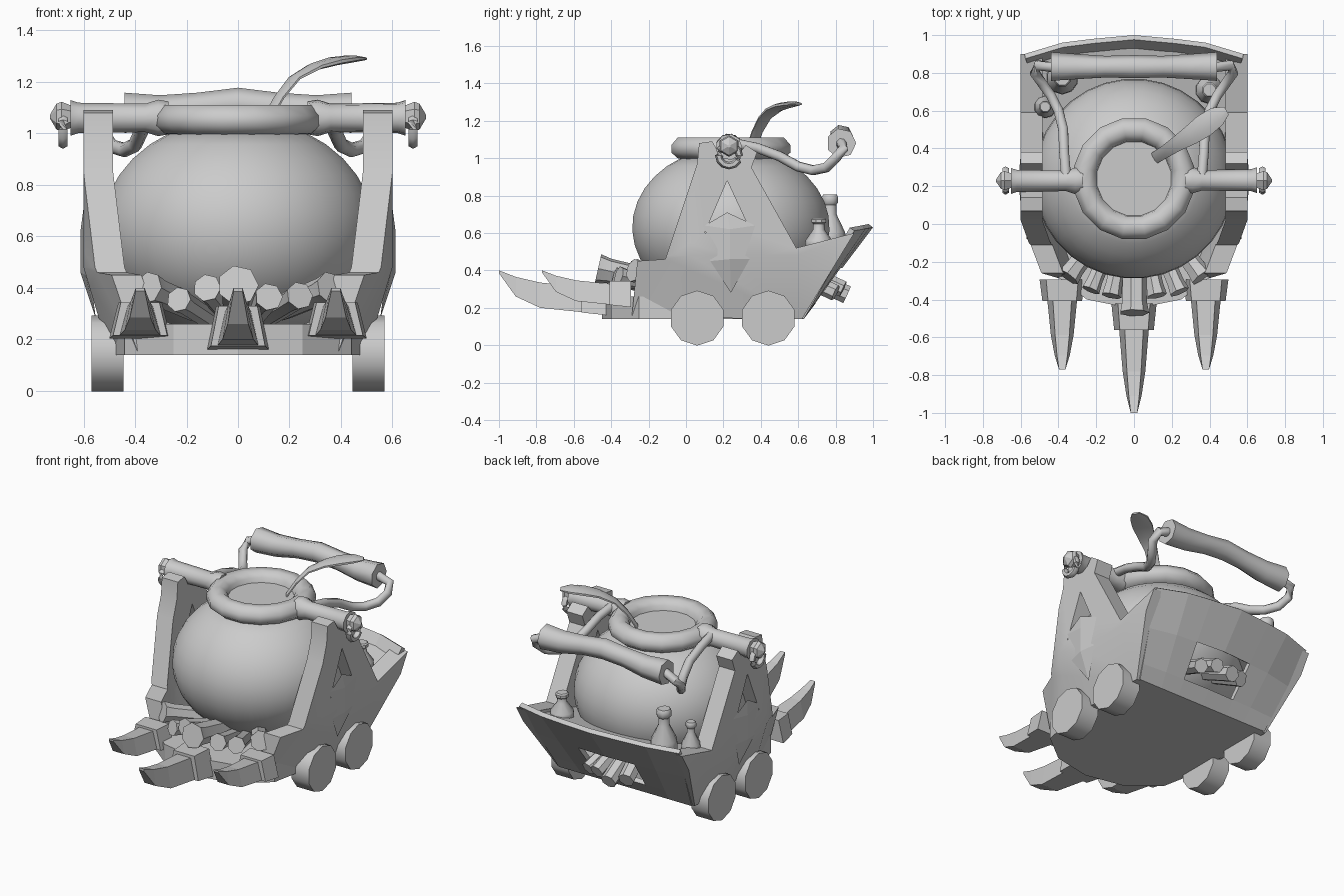
import bpy, bmesh, math
from mathutils import Vector

old = bpy.data.objects.get("Cube")
if old:
    bpy.data.objects.remove(old, do_unlink=True)

GREY = (0.6, 0.6, 0.6, 1)
mat = bpy.data.materials.new("plain grey")
mat.use_nodes = True
mat.diffuse_color = GREY
mat.node_tree.nodes["Principled BSDF"].inputs["Base Color"].default_value = GREY


def finish(name, bm, angle=0):
    """Turn a bmesh into an object; angle > 0 gives smooth shading."""
    bmesh.ops.remove_doubles(bm, verts=bm.verts, dist=0.0005)
    bmesh.ops.recalc_face_normals(bm, faces=bm.faces)
    for f in bm.faces:
        f.smooth = angle > 0
    me = bpy.data.meshes.new(name)
    bm.to_mesh(me)
    bm.free()
    if angle:
        me.set_sharp_from_angle(angle=math.radians(angle))
    me.materials.append(mat)
    ob = bpy.data.objects.new(name, me)
    bpy.context.collection.objects.link(ob)
    return ob


def loft(name, rings, angle=0):
    """Skin a row of equal-sized rings and cap both ends."""
    bm = bmesh.new()
    rows = [[bm.verts.new(p) for p in ring] for ring in rings]
    n = len(rows[0])
    for a, b in zip(rows, rows[1:]):
        for i in range(n):
            bm.faces.new((a[i], a[(i + 1) % n], b[(i + 1) % n], b[i]))
    bm.faces.new(rows[0])
    bm.faces.new(rows[-1])
    return finish(name, bm, angle)


def sweep(name, pts, radii, sides=8, angle=40, axis=None, flat=1):
    """Round section along a path; flat squashes it vertically."""
    pts = [Vector(p) for p in pts]
    rings = []
    for i, p in enumerate(pts):
        t = Vector(axis) if axis else pts[min(i + 1, len(pts) - 1)] - pts[max(i - 1, 0)]
        t.normalize()
        u = t.cross(Vector((0, 1, 0) if abs(t.z) > 0.9 else (0, 0, 1))).normalized()
        v = u.cross(t)
        r = max(radii[i], 0.001)
        turns = [math.tau * (k + 0.5) / sides for k in range(sides)]
        rings.append([p + r * (math.cos(a) * u + flat * math.sin(a) * v) for a in turns])
    return loft(name, rings, angle)


def lathe(name, profile, base, axis=(0, 0, 1), sides=12, angle=40):
    """Turned part: profile is (radius, distance along axis)."""
    base, axis = Vector(base), Vector(axis)
    return sweep(name, [base + axis * d for r, d in profile], [r for r, d in profile],
                 sides, angle, axis)


# Cauldron with rolled rim and its flat contents
body = [(0.53 * math.cos(a), 0.63 + 0.43 * math.sin(a))
        for a in [math.radians(-85 + 145 * i / 14) for i in range(15)]]
lathe("cauldron", body + [(0.25, 1.0)], (0, 0.24, 0), sides=32)
lathe("cauldron_rim", [(0.25, 0.99), (0.29, 1.0), (0.325, 1.03), (0.325, 1.07), (0.29, 1.11),
                       (0.24, 1.11), (0.205, 1.08), (0.195, 1.03)], (0, 0.24, 0), sides=16, angle=60)
lathe("cauldron_contents", [(0.2, 1.0), (0.2, 1.05)], (0, 0.24, 0), sides=16)

# Floor slab with pointed front
half = [(0.47, 0.63), (0.49, 0), (0.44, -0.25), (0.25, -0.4)]
plan = half + [(0, -0.45)] + [(-x, y) for x, y in reversed(half)]
loft("floor", [[(x, y, z) for x, y in plan] for z in (0.14, 0.26)])


# Side walls: flat outline with a window and a cradle for the axle, bent inward at front and bottom
def side_wall(s):
    outline = [(-0.29, 0.15), (0.62, 0.14), (0.9, 0.6), (0.59, 0.52), (0.35, 0.95), (0.38, 1.03),
               (0.32, 1.07), (0.28, 1.02), (0.18, 1.02), (0.14, 1.09), (0.07, 1.08), (0.06, 0.97),
               (-0.11, 0.46), (-0.26, 0.45)]
    window = [(0.1, 0.6), (0.35, 0.6), (0.22, 0.88)]
    bm = bmesh.new()
    edges = []
    for loop in (outline, window):
        vs = [bm.verts.new((0.6, y, z)) for y, z in loop]
        edges += [bm.edges.new((vs[i - 1], vs[i])) for i in range(len(vs))]
    bmesh.ops.triangle_fill(bm, edges=edges, use_beauty=True)
    ext = bmesh.ops.extrude_face_region(bm, geom=bm.faces[:], use_keep_orig=True)
    for v in ext["geom"]:
        if isinstance(v, bmesh.types.BMVert):
            v.co.x -= 0.115
    for co, no in (((0, 0.02, 0), (0, 1, 0)), ((0, 0, 0.48), (0, 0, 1))):
        bmesh.ops.bisect_plane(bm, geom=bm.verts[:] + bm.edges[:] + bm.faces[:],
                               plane_co=co, plane_no=no)
    for v in bm.verts:
        v.co.x -= 0.36 * max(0, 0.02 - v.co.y) + 0.3 * max(0, 0.48 - v.co.z)
        v.co.x *= s
    return finish("side_wall", bm, 30)


# Ridged shield plate on each wall
def shield(s):
    rim = [(0.22, 0.71), (0.37, 0.64), (0.34, 0.46), (0.24, 0.28), (0.13, 0.45), (0.1, 0.64)]
    bm = bmesh.new()
    vs = [bm.verts.new((s * (0.6 - 0.24 * max(0, 0.48 - z)), y, z)) for y, z in rim]
    top, low = (bm.verts.new((s * 0.612, 0.235, z)) for z in (0.62, 0.46))
    bm.faces.new((vs[0], vs[1], top))
    bm.faces.new((vs[1], vs[2], low, top))
    bm.faces.new((vs[2], vs[3], low))
    bm.faces.new((vs[3], vs[4], low))
    bm.faces.new((vs[4], vs[5], top, low))
    bm.faces.new((vs[5], vs[0], top))
    bm.faces.new(vs)
    return finish("shield", bm)


# Sloping bowed tail panel with an opening
bm = bmesh.new()
columns = [(-0.58, 0.9), (-0.38, 0.96), (-0.22, 0.98), (0, 1), (0.22, 0.98), (0.38, 0.96), (0.58, 0.9)]
grid = [[bm.verts.new((x * (0.83 + 0.17 * t), 0.63 + (y - 0.63) * t, 0.14 + t * (0.31 + 0.18 * y)))
         for x, y in columns] for t in (0, 0.17, 0.56, 1)]
for r in range(3):
    for c in range(6):
        if not (r == 1 and c in (2, 3)):
            bm.faces.new((grid[r][c], grid[r][c + 1], grid[r + 1][c + 1], grid[r + 1][c]))
panel = finish("tail_panel", bm)
thick = panel.modifiers.new("thickness", "SOLIDIFY")
thick.thickness = 0.03
thick.offset = -1 if panel.data.polygons[0].normal.y > 0 else 1


# Rear shelf rising to the tail rim
def shelf_height(y):
    return 0.35 + 0.255 * y


half = [(0.5, 0.45), (0.52, 0.85), (0.37, 0.9), (0.2, 0.92)]
plan = half + [(0, 0.935)] + [(-x, y) for x, y in reversed(half)]
loft("shelf", [[(x, y - d, shelf_height(y) - d) for x, y in plan] for d in (0.02, 0)])

# Paired parts
for s in (-1, 1):
    side_wall(s)
    shield(s)
    for y in (0.06, 0.44):
        lathe("wheel", [(0.147, 0.445), (0.147, 0.57)], (0, y, 0.145), (s, 0, 0), 10)
    lathe("axle", [(0.065, 0.27), (0.072, 0.31), (0.056, 0.36), (0.06, 0.62), (0.07, 0.65)],
          (0, 0.23, 1.06), (s, 0, 0), 9)
    lathe("axle_knob", [(0.04, 0.64), (0.058, 0.685), (0.05, 0.705), (0.008, 0.73)],
          (0, 0.23, 1.065), (s, 0, 0), 6, 0)
    loop = [(s * 0.68, 0.23 + 0.055 * math.sin(a), 1.015 + 0.055 * math.cos(a))
            for a in [math.tau * i / 12 for i in range(13)]]
    sweep("axle_ring", loop, [0.02] * 13, 6, 60)
    arm = [(0.36, 0.26, 1.08), (0.37, 0.38, 1.055), (0.375, 0.5, 1.01), (0.4, 0.6, 0.955),
           (0.44, 0.68, 0.935), (0.49, 0.75, 0.95), (0.525, 0.8, 1.0), (0.51, 0.84, 1.05),
           (0.43, 0.83, 1.08)]
    sweep("handle_arm", [(s * x, y, z) for x, y, z in arm], [0.028] * 9, 8, 60)

# Carved carrying grip
sweep("handle_grip", [(x, 0.83, z) for x, z in ((-0.44, 1.08), (-0.3, 1.08), (-0.15, 1.1), (0, 1.115),
      (0.15, 1.1), (0.3, 1.08), (0.44, 1.08))], [0.08, 0.07, 0.06, 0.064, 0.06, 0.07, 0.08], 7, 60)

# Ladle
sweep("ladle", [(0.11, 0.35, 1.05), (0.16, 0.38, 1.14), (0.22, 0.42, 1.215), (0.3, 0.47, 1.26),
                (0.37, 0.52, 1.28), (0.44, 0.57, 1.29), (0.49, 0.6, 1.29)],
      [0.034, 0.036, 0.042, 0.056, 0.066, 0.058, 0.025], 8, 50, flat=0.25)

# Front claws in their sockets: (y, top, bottom, top width, bottom width)
SOCKET = [(0.13, 0.33, 0.16, 0.17, 0.24), (-0.01, 0.33, 0.175, 0.15, 0.21)]
CLAW = [(0.01, 0.31, 0.175, 0.1, 0.16), (-0.23, 0.335, 0.2, 0.075, 0.12),
        (-0.36, 0.365, 0.26, 0.055, 0.08), (-0.45, 0.4, 0.385, 0.035, 0.035)]
for x, base, size in ((-0.38, -0.4, 0.82), (0, -0.55, 1), (0.38, -0.4, 0.82)):
    for name, rows in (("claw_socket", SOCKET), ("claw", CLAW)):
        rings = []
        for y, hi, lo, a, b in rows:
            y = base + y * size
            hi, lo = (0.4 - (0.4 - z) * size for z in (hi, lo))
            rings.append([(x - b / 2, y, lo), (x + b / 2, y, lo), (x + a / 2, y, hi), (x - a / 2, y, hi)])
        loft(name, rings)

# Firewood fanned out under the cauldron: (x, end y, z, radius)
for x, y, z, r in ((-0.35, -0.28, 0.4, 0.065), (-0.23, -0.35, 0.355, 0.05), (-0.12, -0.38, 0.4, 0.055),
                   (0, -0.47, 0.41, 0.08), (0.12, -0.38, 0.365, 0.055), (0.24, -0.36, 0.37, 0.055),
                   (0.36, -0.28, 0.4, 0.065)):
    out = Vector((x, y - 0.2, 0.15)).normalized()
    end = Vector((x, y, z))
    sweep("log", [end - out * 0.32, end - out * 0.06, end], [r * 0.8, r * 0.85, r], 7, 30)

# Spare wood poking out of the tail opening
for x, y, z, r in ((-0.14, 0.82, 0.29, 0.05), (-0.04, 0.86, 0.27, 0.05), (0.06, 0.84, 0.3, 0.045),
                   (0.15, 0.8, 0.28, 0.045)):
    sweep("spare_log", [(x * 0.6, y - 0.28, z + 0.13), (x, y, z)], [r, r], 7, 30)

# Bottles on the shelf: (x, y, height, radius)
for x, y, h, r in ((0.4, 0.71, 0.16, 0.075), (-0.38, 0.77, 0.27, 0.085), (-0.47, 0.62, 0.19, 0.06)):
    foot = (x, y, shelf_height(y) - 0.01)
    lathe("bottle", [(r * 0.9, 0), (r, 0.08 * h), (r * 0.95, 0.25 * h), (r * 0.42, 0.6 * h),
                     (r * 0.4, 0.8 * h)], foot, sides=10)
    lathe("bottle_cap", [(r * 0.42, 0.79 * h), (r * 0.55, 0.84 * h), (r * 0.55, 0.95 * h),
                         (r * 0.45, h)], foot, sides=8)
